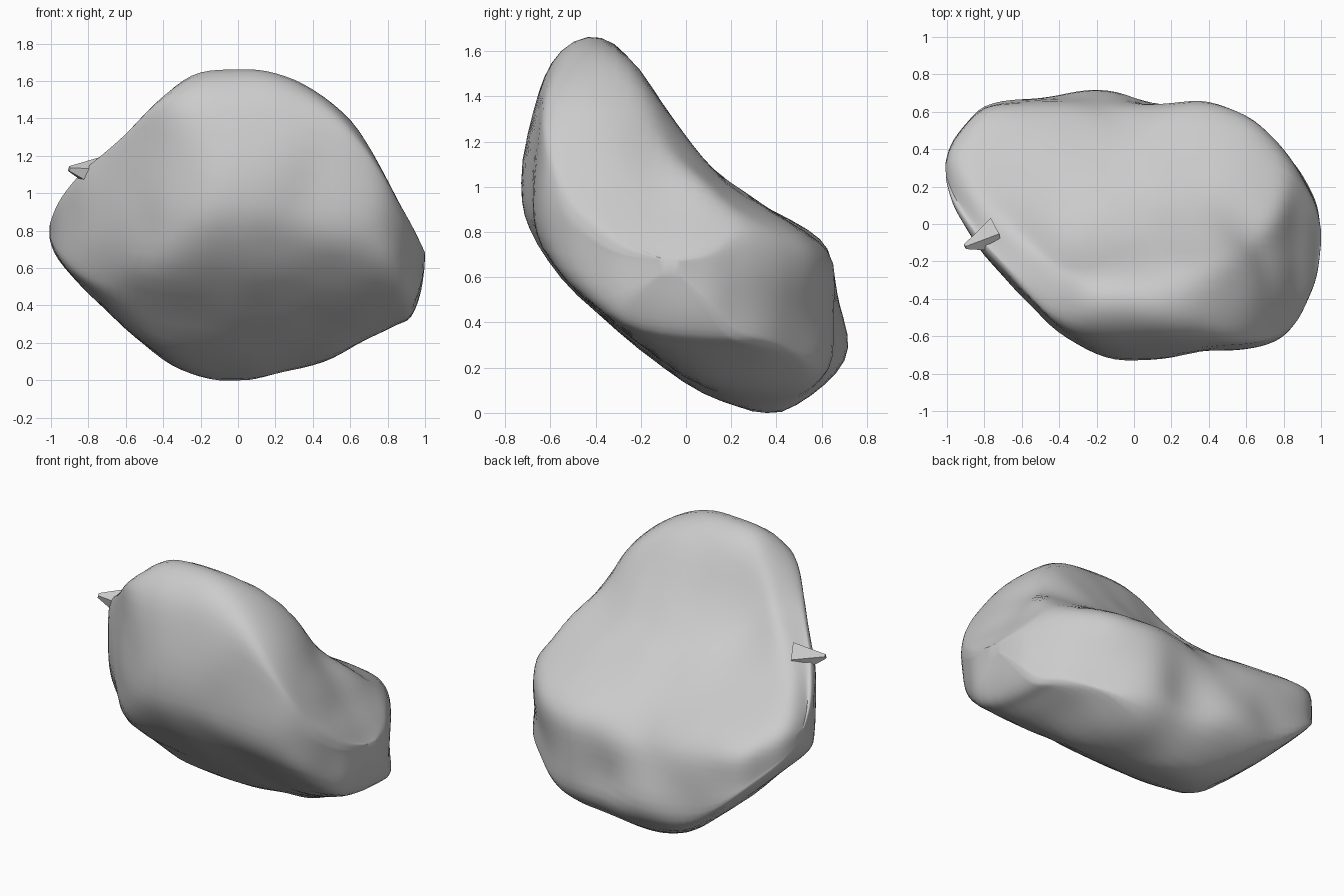
import bpy, bmesh, math
from mathutils import Vector, noise

default_cube = bpy.data.objects.get("Cube")
if default_cube:
    bpy.data.objects.remove(default_cube, do_unlink=True)

# Stone colour
stone = bpy.data.materials.new("grey stone")
stone.use_nodes = True
stone.diffuse_color = (0.6, 0.6, 0.6, 1)
stone.node_tree.nodes["Principled BSDF"].inputs["Base Color"].default_value = stone.diffuse_color

# Side profile of the tilted slab (y, z), running round from the crest
profile = [(-.43, 1.67), (-.6, 1.55), (-.67, 1.35), (-.73, 1.0), (-.69, .82),
           (-.55, .6), (-.3, .37), (0, .13), (.24, .03), (.42, 0),
           (.62, .13), (.73, .28), (.69, .48), (.67, .66), (.55, .8),
           (.25, .97), (.07, 1.13), (-.1, 1.37), (-.26, 1.59)]

# Extent of the slab along x: x, low y, high y, low z, high z
stations = [(-1, .25, .31, .77, .83), (-.97, .12, .42, .68, .92),
            (-.9, -.02, .53, .58, 1.04), (-.8, -.17, .63, .47, 1.17),
            (-.6, -.4, .66, .28, 1.36), (-.4, -.58, .68, .11, 1.55),
            (-.2, -.69, .73, .02, 1.66), (0, -.73, .7, 0, 1.67),
            (.2, -.71, .67, .04, 1.64), (.4, -.67, .67, .08, 1.56),
            (.6, -.66, .6, .16, 1.38), (.75, -.62, .48, .24, 1.17),
            (.85, -.53, .35, .3, .95), (.92, -.4, .22, .34, .82),
            (.97, -.28, .1, .48, .73), (1, -.1, -.04, .62, .68)]

# Worn hollows: centre, radius, depth
hollows = [((-.4, -.1, 1.3), .35, .09),     # left of the upper face
           ((-.1, .62, .72), .25, .06),     # back lip
           ((-.68, -.28, .42), .22, .05),   # lower left corner
           ((.7, -.1, 1.2), .2, .05),       # upper right rim
           ((.12, .66, .36), .18, .05),     # notch under the lip
           ((.65, .5, .35), .25, .06)]      # undercut at the back right


def spline(points, steps, closed):
    """Smooth interpolation through points of any dimension."""
    count = len(points)

    def at(i):
        return points[i % count] if closed else points[max(0, min(i, count - 1))]

    result = []
    for i in range(count if closed else count - 1):
        for s in range(steps):
            t = s / steps
            result.append([b + t / 2 * (c - a + t * (2 * a - 5 * b + 4 * c - d
                           + t * (3 * (b - c) + d - a)))
                           for a, b, c, d in zip(at(i - 1), at(i), at(i + 1), at(i + 2))])
    if not closed:
        result.append(list(points[-1]))
    return result


def fit(value, old_low, old_high, low, high):
    """Mostly trim a profile value to its limits, partly shrink it for round edges."""
    trimmed = max(low, min(high, value))
    shrunk = low + (value - old_low) / (old_high - old_low) * (high - low)
    return .7 * trimmed + .3 * shrunk


def finish(bm, name, angle):
    bmesh.ops.recalc_face_normals(bm, faces=bm.faces)
    mesh = bpy.data.meshes.new(name)
    bm.to_mesh(mesh)
    bm.free()
    mesh.materials.append(stone)
    obj = bpy.data.objects.new(name, mesh)
    bpy.context.collection.objects.link(obj)
    bpy.ops.object.select_all(action="DESELECT")
    obj.select_set(True)
    bpy.context.view_layer.objects.active = obj
    bpy.ops.object.shade_smooth_by_angle(angle=math.radians(angle))


# Rock body: the slab profile trimmed to the extent at each station
outline = spline(profile, 3, True)
y_low, y_high = min(p[0] for p in outline), max(p[0] for p in outline)
z_low, z_high = min(p[1] for p in outline), max(p[1] for p in outline)
bm = bmesh.new()
rings = []
for x, y0, y1, z0, z1 in spline(stations, 4, False):
    rings.append([bm.verts.new((x, fit(y, y_low, y_high, y0, y1),
                                fit(z, z_low, z_high, z0, z1))) for y, z in outline])
for ring, following in zip(rings, rings[1:]):
    for k in range(len(ring)):
        n = (k + 1) % len(ring)
        bm.faces.new((ring[k], ring[n], following[n], following[k]))
bm.faces.new(rings[0])
bm.faces.new(rings[-1])
bmesh.ops.recalc_face_normals(bm, faces=bm.faces)

# Soften the trimmed edges, then add gentle lumps and the worn hollows
for _ in range(4):
    bmesh.ops.smooth_vert(bm, verts=bm.verts, factor=.5,
                          use_axis_x=True, use_axis_y=True, use_axis_z=True)
bm.normal_update()
for v in bm.verts:
    push = .007 + .01 * noise.noise(v.co * 4)
    for centre, radius, depth in hollows:
        push -= depth * math.exp(-((v.co - Vector(centre)).length / radius) ** 2)
    v.co += v.normal * push
    v.co.z = max(v.co.z, 0)
finish(bm, "rock_body", 60)

# Small jagged nub on the rim
bm = bmesh.new()
bmesh.ops.create_cone(bm, cap_ends=True, segments=5, radius1=.1, radius2=.015, depth=.18)
tip = Vector((-.9, -.12, 1.13))
base = Vector((-.74, -.06, 1.1))
turn = (tip - base).to_track_quat("Z", "Y")
for v in bm.verts:
    v.co = turn @ v.co + (tip + base) / 2
finish(bm, "rim_nub", 20)
